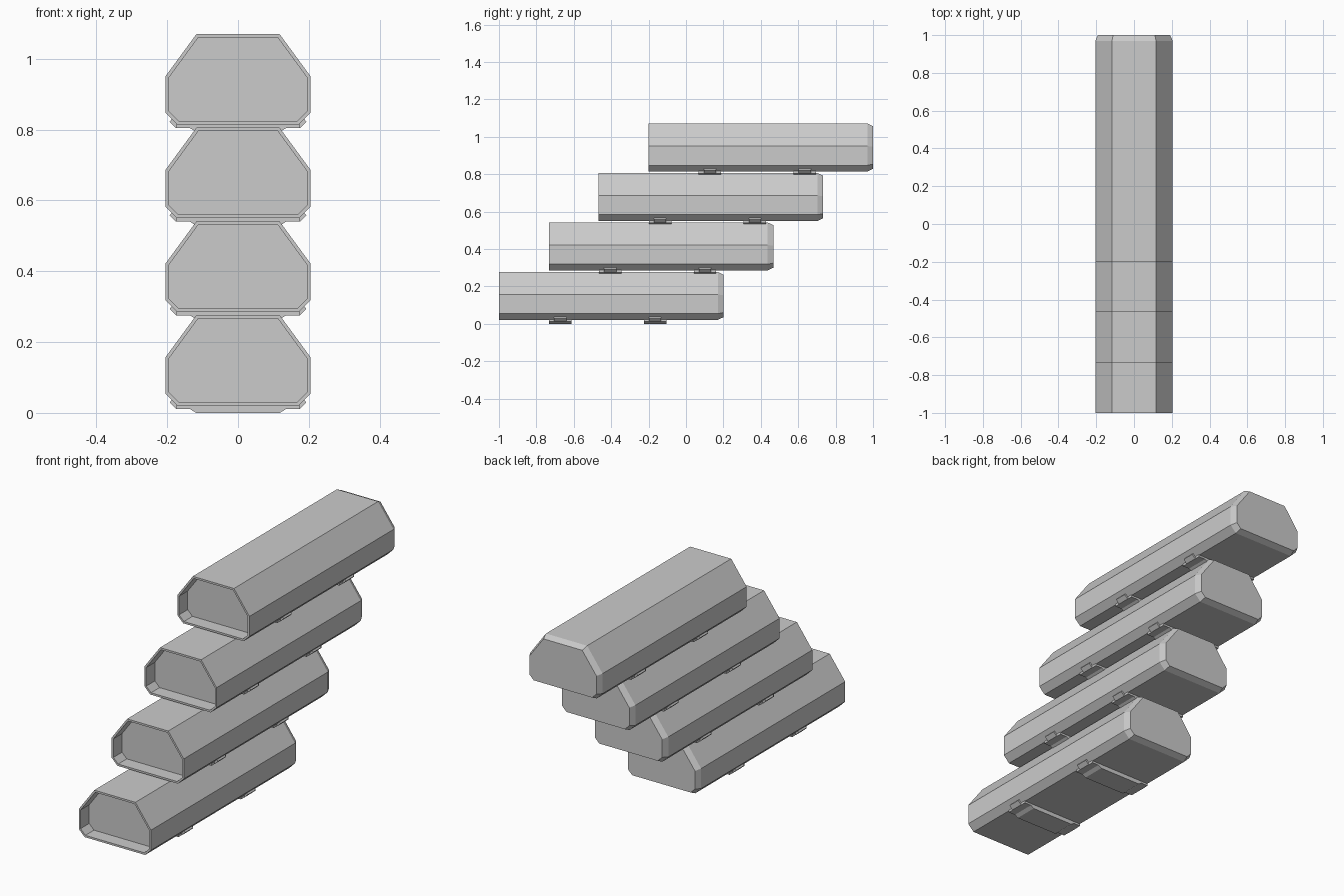
import bpy, bmesh
from mathutils import Vector

if "Cube" in bpy.data.objects:
    bpy.data.objects.remove(bpy.data.objects["Cube"])

STEP_Y, STEP_Z = 0.8 / 3, 0.2645

# Half profile (x, z) of the pod, bottom to top, mirrored into a closed octagon
HALF = [(0.172, 0.021), (0.205, 0.054), (0.205, 0.157), (0.117, 0.277)]
PROFILE = HALF + [(-x, z) for x, z in reversed(HALF)]


def inset(points, d):
    """Offset a convex counter-clockwise outline inward by d."""
    result = []
    n = len(points)
    for i in range(n):
        p0, p1, p2 = (Vector(points[(i + k) % n]) for k in (-1, 0, 1))
        e1, e2 = (p1 - p0).normalized(), (p2 - p1).normalized()
        n1, n2 = Vector((-e1.y, e1.x)), Vector((-e2.y, e2.x))
        result.append(tuple(p1 + (n1 + n2) * d / (1 + n1.dot(n2))))
    return result


def loft(name, rings, location):
    """Skin a list of (y, outline) rings and cap both ends."""
    bm = bmesh.new()
    loops = [[bm.verts.new((x, y, z)) for x, z in pts] for y, pts in rings]
    for a, b in zip(loops, loops[1:]):
        for i in range(len(a)):
            j = (i + 1) % len(a)
            bm.faces.new((a[i], a[j], b[j], b[i]))
    bm.faces.new(loops[0])
    bm.faces.new(loops[-1])
    bmesh.ops.recalc_face_normals(bm, faces=bm.faces)
    mesh = bpy.data.meshes.new(name)
    bm.to_mesh(mesh)
    bm.free()
    obj = bpy.data.objects.new(name, mesh)
    obj.location = location
    bpy.context.collection.objects.link(obj)
    return obj


def extrude(name, outline, width, location):
    return loft(name, [(-width / 2, outline), (width / 2, outline)], location)


# Foot outlines seen from the front
half_foot = [(0.118, 0.0), (0.136, 0.011), (0.174, 0.011), (0.174, 0.025)]
FOOT = half_foot + [(-x, z) for x, z in reversed(half_foot)]
CLIP = [(0.150, 0.011), (0.175, 0.011), (0.193, 0.029), (0.186, 0.038), (0.168, 0.020)]

for i in range(4):
    y, z = -1 + i * STEP_Y, i * STEP_Z
    # Pod: recessed open front, straight shell, chamfered back
    inner = inset(PROFILE, 0.010)
    loft(f"pod_{i + 1}", [
        (0.07, inner), (0.0, inner), (0.0, PROFILE),
        (1.17, PROFILE), (1.2, inset(PROFILE, 0.014))], (0, y, z))
    # Two feet under each pod, with clips gripping the lower chamfers
    for k, offset in enumerate((0.328, 0.835)):
        spot = (0, y + offset, z)
        extrude(f"foot_{i + 1}_{k + 1}", FOOT, 0.12, spot)
        for side, label in ((1, "right"), (-1, "left")):
            outline = [(side * px, pz) for px, pz in CLIP]
            extrude(f"foot_clip_{label}_{i + 1}_{k + 1}", outline, 0.065, spot)
